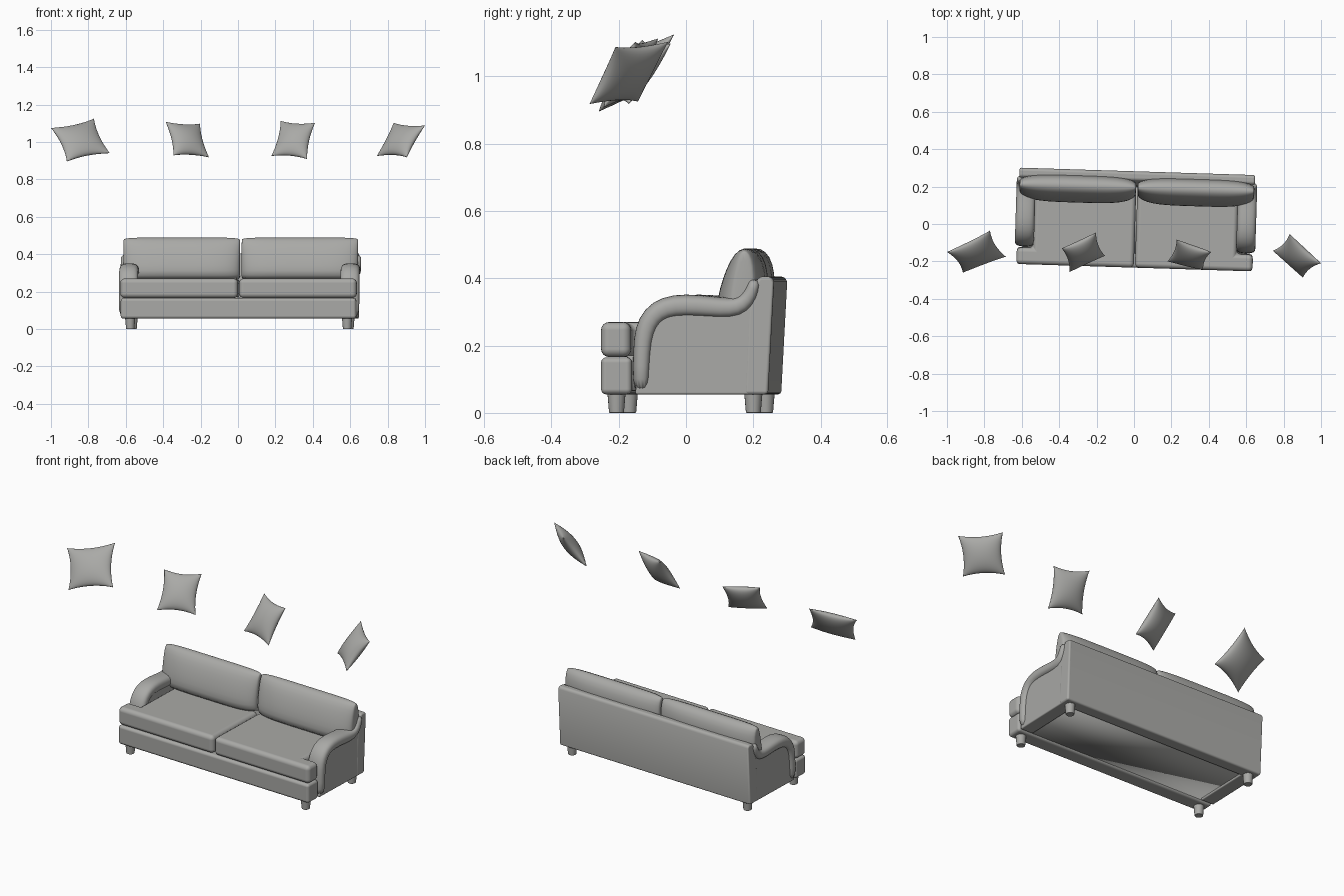
import bpy, bmesh, math
from mathutils import Matrix, Vector

cube = bpy.data.objects.get("Cube")
if cube:
    bpy.data.objects.remove(cube, do_unlink=True)

fabric = bpy.data.materials.new("grey fabric")
fabric.use_nodes = True
GREY = (0.4, 0.4, 0.385, 1)
fabric.diffuse_color = GREY
fabric.node_tree.nodes["Principled BSDF"].inputs["Base Color"].default_value = GREY

# The sofa stands slightly turned
SOFA = Matrix.Translation((0.01, 0.0235, 0)) @ Matrix.Rotation(math.radians(-1.8), 4, 'Z')


def finish(name, bm, matrix=SOFA, bevel=0, subsurf=0):
    bmesh.ops.recalc_face_normals(bm, faces=bm.faces)
    for f in bm.faces:
        f.smooth = True
    mesh = bpy.data.meshes.new(name)
    bm.to_mesh(mesh)
    bm.free()
    mesh.materials.append(fabric)
    ob = bpy.data.objects.new(name, mesh)
    bpy.context.collection.objects.link(ob)
    ob.matrix_world = matrix
    if bevel:
        m = ob.modifiers.new("round", 'BEVEL')
        m.width, m.segments, m.harden_normals = bevel, 4, True
        m.limit_method, m.angle_limit = 'ANGLE', math.radians(35)
    if subsurf:
        ob.modifiers.new("smooth", 'SUBSURF').levels = subsurf
        ob.modifiers["smooth"].render_levels = subsurf
    return ob


def prism(name, outline, offset, bevel):
    """Extrude a closed 3D outline along offset."""
    bm = bmesh.new()
    face = bm.faces.new([bm.verts.new(p) for p in outline])
    new = bmesh.ops.extrude_face_region(bm, geom=[face])["geom"]
    bmesh.ops.translate(bm, vec=offset, verts=[v for v in new if isinstance(v, bmesh.types.BMVert)])
    return finish(name, bm, bevel=bevel)


def box(name, x0, x1, y0, y1, z0, z1, bevel):
    return prism(name, [(x0, y0, z0), (x1, y0, z0), (x1, y1, z0), (x0, y1, z0)], (0, 0, z1 - z0), bevel)


def loft(name, rings, subsurf=1):
    """Skin a list of equal rings and cap both ends."""
    bm = bmesh.new()
    rows = [[bm.verts.new(p) for p in r] for r in rings]
    n = len(rows[0])
    for a, b in zip(rows, rows[1:]):
        for i in range(n):
            j = (i + 1) % n
            bm.faces.new((a[i], a[j], b[j], b[i]))
    bm.faces.new(rows[0])
    bm.faces.new(rows[-1])
    return finish(name, bm, subsurf=subsurf)


# Base: front rail, recessed underside and back
box("front_rail", -0.63, 0.63, -0.257, -0.165, 0.055, 0.165, 0.016)
box("seat_base", -0.6, 0.6, -0.18, 0.2, 0.066, 0.17, 0)
back = [(0.17, 0.055), (0.24, 0.055), (0.258, 0.39), (0.25, 0.405),
        (0.215, 0.405), (0.2, 0.385), (0.18, 0.3)]
prism("back_panel", [(-0.63, y, z) for y, z in back], (1.26, 0, 0), 0.01)

arm_side = [(-0.155, 0.055), (0.235, 0.055), (0.24, 0.39), (0.2, 0.39), (0.17, 0.32),
            (0.13, 0.31), (-0.05, 0.32), (-0.1, 0.3), (-0.135, 0.25)]
# Arm roll: y, z, half thickness
arm_path = [(-0.137, 0.057, 0.026), (-0.136, 0.14, 0.027), (-0.132, 0.22, 0.03),
            (-0.118, 0.268, 0.033), (-0.088, 0.303, 0.034), (-0.04, 0.319, 0.035),
            (0.03, 0.318, 0.034), (0.1, 0.311, 0.033), (0.15, 0.312, 0.032),
            (0.18, 0.335, 0.028), (0.196, 0.37, 0.022), (0.202, 0.4, 0.018)]
back_profile = [(0.085, 0.262), (0.078, 0.31), (0.09, 0.37), (0.11, 0.43), (0.135, 0.475),
                (0.165, 0.494), (0.2, 0.482), (0.222, 0.445), (0.23, 0.38), (0.215, 0.31), (0.19, 0.262)]

for side, word in ((1, "left"), (-1, "right")):
    # Arm panel and the rolled top that sweeps over it
    prism("arm_panel_" + word, [(side * 0.55, y, z) for y, z in arm_side], (side * 0.078, 0, 0), 0.006)
    rings = []
    for i, (y, z, t) in enumerate(arm_path):
        a, b = arm_path[max(i - 1, 0)], arm_path[min(i + 1, len(arm_path) - 1)]
        d = Vector((b[0] - a[0], b[1] - a[1])).normalized()
        ring = []
        for k in range(16):
            ang = math.tau * k / 16
            c, s = math.cos(ang), math.sin(ang)
            w = math.copysign(abs(c) ** 0.75, c) * 0.052
            h = math.copysign(abs(s) ** 0.75, s) * t
            ring.append((side * (0.592 + w), y - d.y * h, z + d.x * h))
        rings.append(ring)
    loft("arm_roll_" + word, rings)

    # Seat cushion that wraps round the front of the arm
    t_shape = [(0.003, -0.257), (0.632, -0.257), (0.632, -0.168), (0.545, -0.168), (0.545, 0.15), (0.003, 0.15)]
    prism("seat_cushion_" + word, [(side * x, y, 0.166) for x, y in t_shape], (0, 0, 0.104), 0.024)

    # Plump back cushion, thinner towards its ends
    rings = []
    for k in range(-12, 13):
        u = math.sin(k / 12 * math.pi / 2)
        sy = 0.35 + 0.65 * (1 - abs(u) ** 4) ** 0.5
        sz = 0.9 + 0.1 * (1 - abs(u) ** 8) ** 0.5
        rings.append([(side * (0.316 + 0.312 * u), 0.17 + (y - 0.17) * sy, 0.375 + (z - 0.375) * sz)
                      for y, z in back_profile])
    loft("back_cushion_" + word, rings)

    # Tapered round feet
    for y, end in ((-0.212, "front"), (0.195, "back")):
        bm = bmesh.new()
        bmesh.ops.create_cone(bm, cap_ends=True, segments=20, radius1=0.022, radius2=0.028, depth=0.07,
                              matrix=Matrix.Translation((side * 0.58, y, 0.035)))
        finish(f"foot_{end}_{word}", bm, bevel=0.003)


def pillow(name, tl, tr, br, bl, n=20, half=0.038):
    """Soft square pillow between four corners, with drawn-in edges."""
    tl, tr, br, bl = map(Vector, (tl, tr, br, bl))
    normal = (tr - tl).cross(bl - tl).normalized()
    bm = bmesh.new()
    for sign in (1, -1):
        grid = []
        for i in range(n + 1):
            row = []
            for j in range(n + 1):
                u, v = -math.cos(math.pi * i / n), -math.cos(math.pi * j / n)
                fu, fv = max(0, 1 - u * u), max(0, 1 - v * v)
                a, b = (u * (1 - 0.13 * fv) + 1) / 2, (v * (1 - 0.13 * fu) + 1) / 2
                p = tl.lerp(tr, a).lerp(bl.lerp(br, a), b)
                row.append(bm.verts.new(p + normal * sign * half * (fu * fv) ** 0.5))
            grid.append(row)
        for i in range(n):
            for j in range(n):
                bm.faces.new((grid[i][j], grid[i + 1][j], grid[i + 1][j + 1], grid[i][j + 1]))
    bmesh.ops.remove_doubles(bm, verts=bm.verts, dist=0.0002)
    finish(name, bm, Matrix.Identity(4))


# Four loose pillows floating above the sofa
pillow("pillow_far_right", (-1, -0.15, 1.075), (-0.77, -0.035, 1.125), (-0.685, -0.175, 0.94), (-0.915, -0.26, 0.895))
pillow("pillow_right", (-0.387, -0.13, 1.108), (-0.203, -0.045, 1.098), (-0.155, -0.17, 0.918), (-0.345, -0.257, 0.928))
pillow("pillow_left", (0.228, -0.083, 1.113), (0.412, -0.15, 1.103), (0.37, -0.245, 0.908), (0.178, -0.2, 0.925))
pillow("pillow_far_left", (0.832, -0.053, 1.103), (1, -0.21, 1.088), (0.903, -0.287, 0.918), (0.742, -0.143, 0.925))
